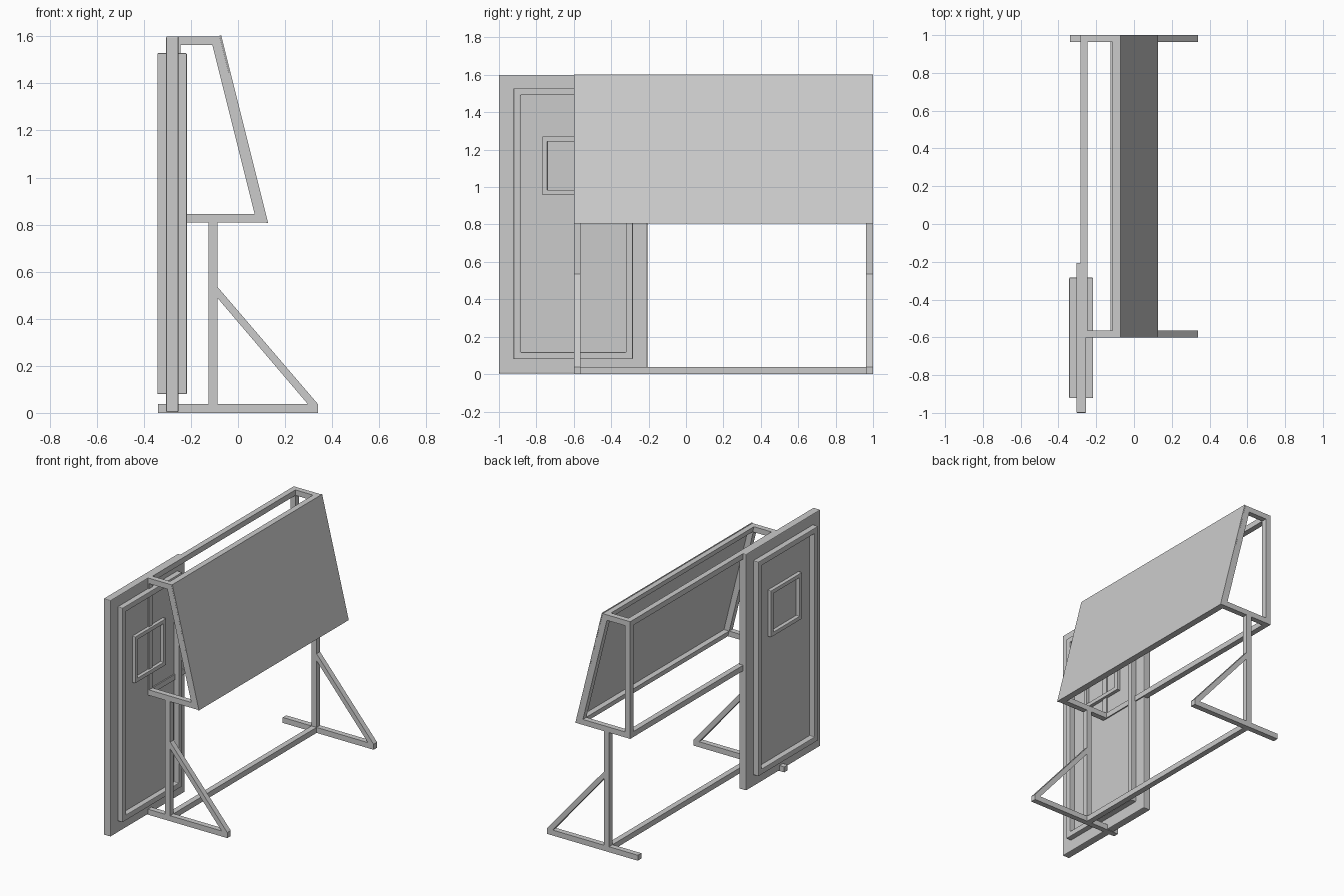
import bpy, bmesh

if "Cube" in bpy.data.objects:
    bpy.data.objects.remove(bpy.data.objects["Cube"])

T = 0.037            # tube size of the stand
Y0, Y1 = -0.6, 1.0   # length of the stand


def make(name, bm, bevel=0):
    bmesh.ops.recalc_face_normals(bm, faces=bm.faces[:])
    me = bpy.data.meshes.new(name)
    bm.to_mesh(me)
    bm.free()
    ob = bpy.data.objects.new(name, me)
    bpy.context.collection.objects.link(ob)
    if bevel:
        mod = ob.modifiers.new("Bevel", 'BEVEL')
        mod.width = bevel
        mod.segments = 2
    return ob


def prism(name, pts, y0, y1):
    """Extrude an xz outline along y."""
    bm = bmesh.new()
    f = bm.faces.new([bm.verts.new((x, y0, z)) for x, z in pts])
    r = bmesh.ops.extrude_face_region(bm, geom=[f])
    vs = [v for v in r["geom"] if isinstance(v, bmesh.types.BMVert)]
    bmesh.ops.translate(bm, verts=vs, vec=(0, y1 - y0, 0))
    return make(name, bm)


def box(name, x0, x1, y0, y1, z0, z1, bevel=0):
    bm = bmesh.new()
    bmesh.ops.create_cube(bm, size=1)
    for v in bm.verts:
        v.co = (x1 if v.co.x > 0 else x0, y1 if v.co.y > 0 else y0, z1 if v.co.z > 0 else z0)
    return make(name, bm, bevel)


def ring(name, x0, x1, y0, y1, z0, z1, w, bevel):
    """Mitred rectangular moulding in the yz plane."""
    bm = bmesh.new()
    loops = []
    for x, d in ((x0, 0), (x1, 0), (x1, w), (x0, w)):
        loops.append([bm.verts.new((x, y, z)) for y, z in
                      ((y0 + d, z0 + d), (y1 - d, z0 + d), (y1 - d, z1 - d), (y0 + d, z1 - d))])
    for i in range(4):
        a, b = loops[i], loops[(i + 1) % 4]
        for j in range(4):
            k = (j + 1) % 4
            bm.faces.new((a[j], a[k], b[k], b[j]))
    return make(name, bm, bevel)


# Two end frames
for side, ya in (("near", Y0), ("far", Y1 - T)):
    yb = ya + T
    box(side + "_foot", -0.34, 0.34, ya, yb, 0, T)
    box(side + "_leg", -0.125, -0.087, ya, yb, T, 0.808)
    prism(side + "_brace", [(-0.087, 0.535), (0.34, T), (0.297, T), (-0.087, 0.488)], ya, yb)
    box(side + "_back_post", -0.283, -0.245, ya, yb, 0.845, 1.563)
    box(side + "_top_bar", -0.283, -0.087, ya, yb, 1.563, 1.6)
    box(side + "_bottom_bar", -0.283, 0.09, ya, yb, 0.808, 0.845)
    prism(side + "_slanted_post", [(-0.118, 1.6), (-0.078, 1.6), (0.12, 0.808), (0.08, 0.808)], ya, yb)

# Long rails joining the end frames
ya, yb = Y0 + T, Y1 - T
box("ground_rail", -0.125, -0.087, ya, yb, 0, T)
box("back_top_rail", -0.283, -0.245, ya, yb, 1.563, 1.6)
box("back_bottom_rail", -0.283, -0.245, ya, yb, 0.808, 0.845)
prism("front_top_rail", [(-0.114, 1.6), (-0.078, 1.6), (-0.069, 1.563), (-0.105, 1.563)], ya, yb)
prism("front_bottom_rail", [(0.072, 0.845), (0.111, 0.845), (0.12, 0.808), (0.081, 0.808)], ya, yb)

# Slanted display panel
prism("display_panel", [(-0.078, 1.603), (-0.071, 1.603), (0.128, 0.806), (0.12, 0.806)], Y0, Y1)

# Door with mouldings on both faces
box("door_slab", -0.305, -0.253, -1.0, -0.206, 0.003, 1.6, 0.005)
ring("door_moulding", -0.343, -0.217, -0.922, -0.284, 0.08, 1.528, 0.037, 0.004)
ring("door_window_frame", -0.33, -0.23, -0.768, -0.438, 0.957, 1.271, 0.027, 0.003)
